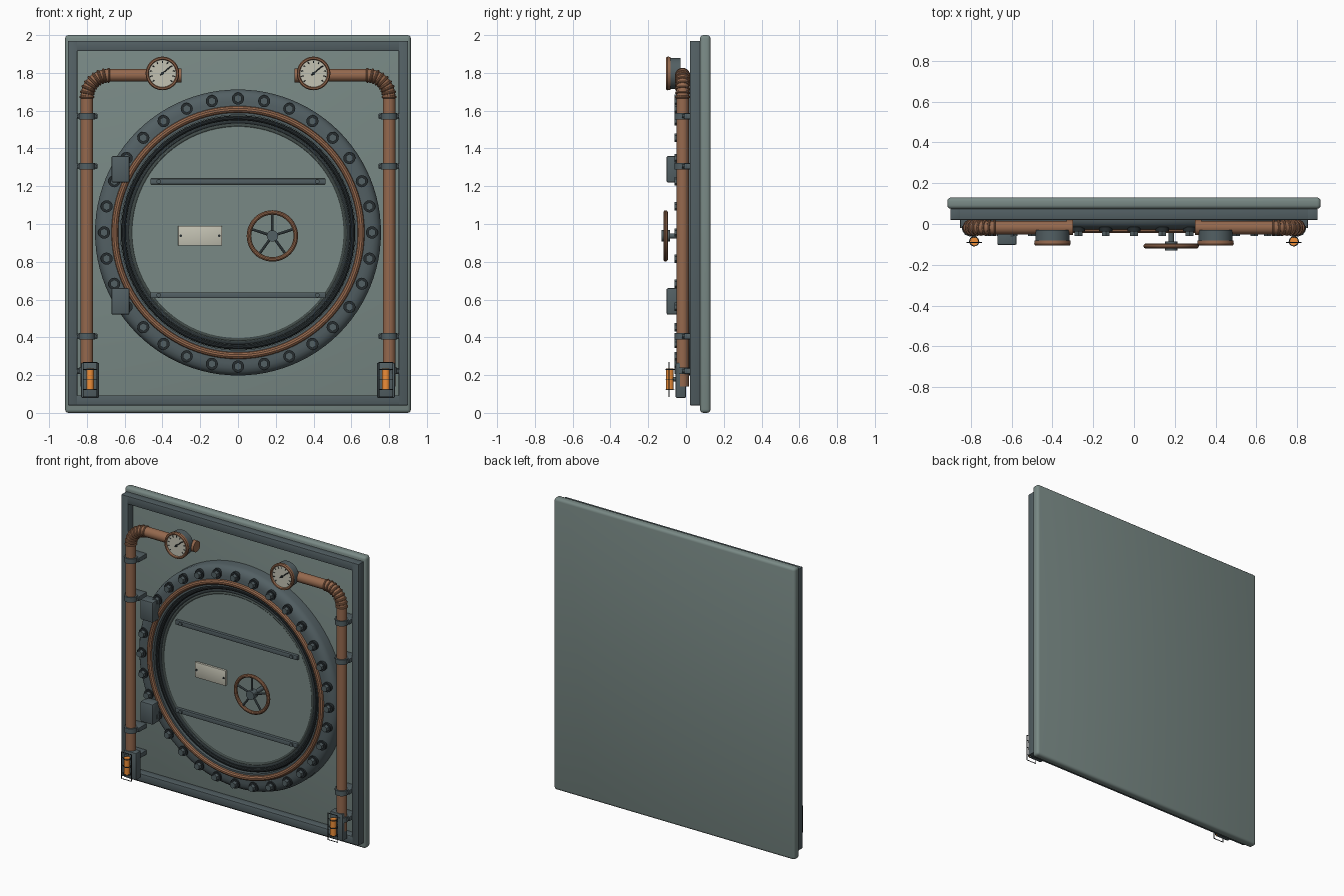
import bpy, bmesh, math
from mathutils import Vector

if "Cube" in bpy.data.objects:
    bpy.data.objects.remove(bpy.data.objects["Cube"])

def mat(name, c):
    m = bpy.data.materials.new(name)
    m.diffuse_color = (*c, 1)
    m.use_nodes = True
    m.node_tree.nodes["Principled BSDF"].inputs["Base Color"].default_value = m.diffuse_color
    return m

PANEL = mat("painted_panel", (0.19, 0.25, 0.235))
STEEL = mat("dark_steel", (0.085, 0.115, 0.125))
COPPER = mat("copper", (0.30, 0.14, 0.075))
IVORY = mat("ivory", (0.55, 0.54, 0.45))
ORANGE = mat("amber_glass", (0.85, 0.27, 0.04))
BLACK = mat("black_rubber", (0.02, 0.027, 0.03))
CZ = 0.955  # height of the hatch centre

def finish(name, m, smooth=True):
    o = bpy.context.object
    o.name = name
    o.data.materials.clear()
    o.data.materials.append(m)
    if smooth:
        bpy.ops.object.shade_smooth_by_angle(angle=math.radians(35))
    return o

def box(name, x, y, z, m, bevel=0.004, seg=2):
    bpy.ops.mesh.primitive_cube_add(size=1, location=[(a[0] + a[1]) / 2 for a in (x, y, z)])
    o = bpy.context.object
    o.scale = [abs(a[1] - a[0]) for a in (x, y, z)]
    bpy.ops.object.transform_apply(location=False, rotation=False)
    if bevel:
        b = o.modifiers.new("bevel", 'BEVEL')
        b.width, b.segments = bevel, seg
        bpy.ops.object.modifier_apply(modifier=b.name)
    return finish(name, m)

def rod(name, p, q, r, m, n=24):
    p, q = Vector(p), Vector(q)
    bpy.ops.mesh.primitive_cylinder_add(vertices=n, radius=r, depth=(q - p).length, location=(p + q) / 2)
    o = bpy.context.object
    o.rotation_euler = (q - p).to_track_quat('Z', 'Y').to_euler()
    return finish(name, m)

def ring(name, c, axis, R, r, m, n=48, k=10):
    bpy.ops.mesh.primitive_torus_add(location=c, major_radius=R, minor_radius=r,
                                     major_segments=n, minor_segments=k)
    bpy.context.object.rotation_euler = Vector(axis).to_track_quat('Z', 'Y').to_euler()
    return finish(name, m)

def lathe(name, c, prof, m, n=64, closed=True):
    # profile points are (radius, y), turned about the y axis
    bm = bmesh.new()
    rows = [[bm.verts.new((r * math.cos(i * math.tau / n), y, r * math.sin(i * math.tau / n)))
             for r, y in prof] for i in range(n)]
    k = len(prof)
    for i in range(n):
        a, b = rows[i], rows[(i + 1) % n]
        for j in range(k if closed else k - 1):
            j2 = (j + 1) % k
            bm.faces.new((a[j], a[j2], b[j2], b[j]))
    bmesh.ops.recalc_face_normals(bm, faces=bm.faces)
    me = bpy.data.meshes.new(name)
    bm.to_mesh(me)
    bm.free()
    o = bpy.data.objects.new(name, me)
    o.location = c
    bpy.context.collection.objects.link(o)
    bpy.ops.object.select_all(action='DESELECT')
    bpy.context.view_layer.objects.active = o
    o.select_set(True)
    return finish(name, m)

def tube(name, pts, r, m, cyclic=False, res=6):
    cu = bpy.data.curves.new(name, 'CURVE')
    cu.dimensions, cu.bevel_depth, cu.bevel_resolution, cu.use_fill_caps = '3D', r, res, True
    s = cu.splines.new('POLY')
    s.points.add(len(pts) - 1)
    for p, co in zip(s.points, pts):
        p.co = (*co, 1)
    s.use_cyclic_u = cyclic
    o = bpy.data.objects.new(name, cu)
    bpy.context.collection.objects.link(o)
    bpy.ops.object.select_all(action='DESELECT')
    bpy.context.view_layer.objects.active = o
    o.select_set(True)
    bpy.ops.object.convert(target='MESH')
    return finish(name, m)

# wall panel and raised border frame
box("wall_panel", (-0.915, 0.915), (0.074, 0.13), (0, 2), PANEL, 0.018, 3)
for s in (-1, 1):
    box("frame_side", (s * 0.85, s * 0.90), (0.02, 0.078), (0.04, 1.97), STEEL)
for z in ((0.04, 0.093), (1.915, 1.97)):
    box("frame_rail", (-0.855, 0.855), (0.02, 0.078), z, STEEL)

# hatch flange with rounded outer edge, copper bead and seal
lathe("hatch_flange", (0, 0, CZ), [(0.757, 0.076), (0.757, 0.02), (0.751, 0.002), (0.738, -0.013),
      (0.718, -0.022), (0.695, -0.026), (0.622, -0.026), (0.622, 0.076)], STEEL, 96)
ring("copper_bead", (0, -0.026, CZ), (0, 1, 0), 0.652, 0.018, COPPER, 96)
ring("rubber_seal", (0, -0.002, CZ), (0, 1, 0), 0.607, 0.013, BLACK, 96)
rod("hatch_door", (0, 0.076, CZ), (0, 0, CZ), 0.615, PANEL, 96)
ring("door_edge_ring", (0, -0.002, CZ), (0, 1, 0), 0.585, 0.008, STEEL, 96)
ring("door_bead", (0, 0, CZ), (0, 1, 0), 0.568, 0.007, PANEL, 96)

# flange bolts
for i in range(32):
    a = i * math.tau / 32
    x, z = 0.709 * math.cos(a), CZ + 0.709 * math.sin(a)
    rod("bolt_washer", (x, -0.015, z), (x, -0.036, z), 0.032, BLACK, 20)
    rod("bolt_head", (x, -0.03, z), (x, -0.06, z), 0.022, STEEL, 6)

# hinge blocks
for z in (1.29, 0.59):
    box("hinge_block", (-0.67, -0.575), (-0.103, -0.026), (z - 0.07, z + 0.07), STEEL, 0.008)

# door straps with rivets
for z in (1.225, 0.623):
    box("door_strap", (-0.463, 0.463), (-0.02, 0.005), (z - 0.015, z + 0.015), STEEL, 0.003)
    for x in (-0.42, 0.42):
        rod("strap_rivet", (x, -0.015, z), (x, -0.028, z), 0.012, STEEL, 12)

# blank plate
box("blank_plate", (-0.317, -0.085), (-0.014, 0.005), (0.885, 0.99), IVORY, 0.003)
for x in (-0.303, -0.099):
    rod("plate_screw", (x, -0.01, 0.9375), (x, -0.018, 0.9375), 0.007, BLACK, 10)

# hand wheel
W = (0.182, -0.108, 0.937)
ring("wheel_rim", W, (0, 1, 0), 0.124, 0.012, COPPER)
rod("wheel_hub", (W[0], -0.085, W[2]), (W[0], -0.13, W[2]), 0.03, STEEL)
rod("wheel_shaft", (W[0], 0, W[2]), (W[0], -0.09, W[2]), 0.014, STEEL, 16)
for i in range(5):
    a = math.pi / 2 + (i + 0.25) * math.tau / 5 - math.tau / 20
    rod("wheel_spoke", W, (W[0] + 0.122 * math.cos(a), W[1], W[2] + 0.122 * math.sin(a)), 0.007, STEEL, 10)

PY, PZ, R = -0.018, 1.787, 0.115
for s in (-1, 1):
    # pipe with ribbed elbow and end collar
    arc = [(s * (0.685 + R * math.cos(t)), PY, PZ - R + R * math.sin(t))
           for t in (math.radians(i * 7.5) for i in range(13))]
    tube("copper_pipe", [(s * 0.80, PY, 0.14)] + arc + [(s * 0.305, PY, PZ)], 0.0335, COPPER)
    for i in range(9):
        t = math.radians(i * 11.25)
        c = (s * (0.685 + R * math.cos(t)), PY, PZ - R + R * math.sin(t))
        ring("elbow_rib", c, (-s * math.sin(t), 0, math.cos(t)), 0.033, 0.007, COPPER, 28, 8)
    rod("pipe_collar", (s * 0.33, PY, PZ), (s * 0.30, PY, PZ), 0.037, COPPER)

    # pipe clamps on wall brackets
    for z in (1.57, 1.305, 0.405, 0.222):
        rod("pipe_clamp", (s * 0.80, PY, z - 0.017), (s * 0.80, PY, z + 0.017), 0.043, STEEL, 32)
        box("clamp_bracket", (s * 0.745, s * 0.852), (-0.01, 0.078), (z - 0.015, z + 0.015), STEEL, 0.003)
        for x in (0.755, 0.843):
            rod("clamp_screw", (s * x, -0.005, z), (s * x, -0.02, z), 0.01, STEEL, 8)

    # pressure gauge
    gx, gz = s * 0.4, 1.797
    rod("gauge_body", (gx, -0.03, gz), (gx, -0.088, gz), 0.083, STEEL, 48)
    lathe("gauge_bezel", (gx, 0, gz), [(0.088, -0.082), (0.089, -0.098), (0.084, -0.106),
          (0.076, -0.106), (0.072, -0.1), (0.072, -0.082)], COPPER, 48)
    rod("gauge_face", (gx, -0.08, gz), (gx, -0.095, gz), 0.074, IVORY, 48)
    for i in range(11):
        a = math.radians(-40 + i * 26)
        u, v = math.cos(a), math.sin(a)
        rod("gauge_tick", (gx + 0.055 * u, -0.096, gz + 0.055 * v),
            (gx + 0.067 * u, -0.096, gz + 0.067 * v), 0.0022, BLACK, 6)
    rod("gauge_needle", (gx - 0.012, -0.098, gz - 0.01), (gx + 0.045, -0.098, gz + 0.038), 0.003, BLACK, 6)
    rod("needle_pin", (gx, -0.094, gz), (gx, -0.102, gz), 0.008, BLACK, 12)

    # lamp housing, amber lamp and wire guard
    lx = s * 0.783
    box("lamp_housing", (lx - 0.047, lx + 0.047), (-0.055, 0.0), (0.08, 0.265), STEEL, 0.005)
    rod("lamp_tube", (lx, -0.085, 0.12), (lx, -0.085, 0.235), 0.02, ORANGE)
    rod("lamp_mount", (lx, -0.05, 0.178), (lx, -0.08, 0.178), 0.012, STEEL, 12)
    tube("guard_loop", [(lx - 0.037, -0.09, 0.085), (lx + 0.037, -0.09, 0.085),
         (lx + 0.037, -0.09, 0.267), (lx - 0.037, -0.09, 0.267)], 0.003, BLACK, True, 1)
    for z in (0.125, 0.178, 0.23):
        ring("guard_ring", (lx, -0.085, z), (0, 0, 1), 0.022, 0.0028, BLACK, 20, 6)
        for k in (-1, 1):
            rod("guard_wire", (lx + k * 0.02, -0.09, z), (lx + k * 0.037, -0.09, z), 0.0025, BLACK, 6)
